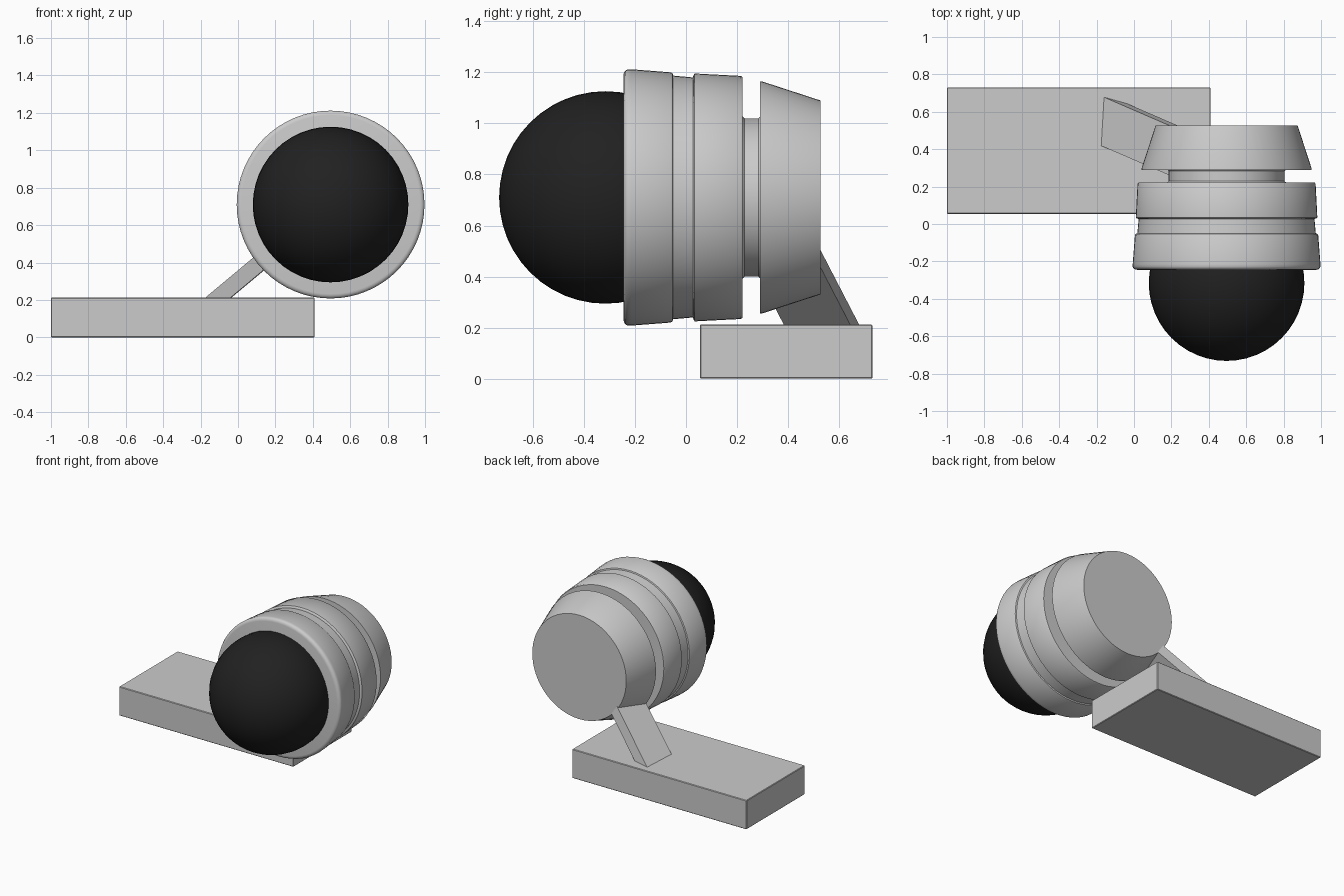
import bpy, bmesh, math
from mathutils import Vector, Matrix

if "Cube" in bpy.data.objects:
    bpy.data.objects.remove(bpy.data.objects["Cube"])

CX, CZ = 0.495, 0.71  # axis of the round housing


def finish(name, bm, angle=None):
    bmesh.ops.recalc_face_normals(bm, faces=bm.faces[:])
    me = bpy.data.meshes.new(name)
    bm.to_mesh(me)
    bm.free()
    ob = bpy.data.objects.new(name, me)
    bpy.context.scene.collection.objects.link(ob)
    if angle:
        me.shade_smooth()
        me.set_sharp_from_angle(angle=math.radians(angle))
    return ob


def lathe(name, profile, segments=64):
    """Spin (y, radius) points around the housing axis, flat caps at both ends."""
    bm = bmesh.new()
    rings = []
    for y, r in profile:
        rings.append([bm.verts.new((CX + r * math.cos(2 * math.pi * i / segments), y,
                                    CZ + r * math.sin(2 * math.pi * i / segments)))
                      for i in range(segments)])
    for a, b in zip(rings, rings[1:]):
        for i in range(segments):
            j = (i + 1) % segments
            bm.faces.new((a[i], a[j], b[j], b[i]))
    bm.faces.new(rings[0])
    bm.faces.new(rings[-1])
    return finish(name, bm, 35)


# Mounting plate
bm = bmesh.new()
bmesh.ops.create_cube(bm, size=1, matrix=Matrix.Translation((-0.295, 0.392, 0.106))
                      @ Matrix.Diagonal((1.41, 0.676, 0.212, 1)))
plate = finish("base_plate", bm)
bevel = plate.modifiers.new("edge", 'BEVEL')
bevel.width = 0.004
bevel.segments = 1

# Slanted strut from the plate into the housing
bm = bmesh.new()
foot = [(-0.18, 0.42), (-0.165, 0.68), (-0.04, 0.645), (-0.045, 0.385)]
run = Vector((0.335, -0.145, 0.28)) * 1.4
low = [bm.verts.new((x, y, 0.208)) for x, y in foot]
high = [bm.verts.new(v.co + run) for v in low]
bm.faces.new(low)
bm.faces.new(high)
for i in range(4):
    j = (i + 1) % 4
    bm.faces.new((low[i], low[j], high[j], high[i]))
finish("strut", bm)

# Stepped housing: front collar, middle ring, neck groove and tapered rear
lathe("housing", [
    (-0.245, 0.478), (-0.243, 0.489), (-0.236, 0.498), (-0.228, 0.502), (-0.215, 0.502),
    (-0.060, 0.490), (-0.053, 0.486), (-0.050, 0.477), (0.027, 0.470), (0.030, 0.480),
    (0.034, 0.485), (0.042, 0.485), (0.215, 0.476), (0.222, 0.471),
    (0.222, 0.318), (0.229, 0.310), (0.283, 0.310), (0.290, 0.316),
    (0.290, 0.455), (0.296, 0.455), (0.526, 0.380)])

# Dark ball at the front
bm = bmesh.new()
bmesh.ops.create_uvsphere(bm, u_segments=48, v_segments=24, radius=0.416,
                          matrix=Matrix.Translation((CX, -0.316, CZ))
                          @ Matrix.Rotation(math.pi / 2, 4, 'X'))
ball = finish("dark_dome", bm, 60)
black = bpy.data.materials.new("black")
black.diffuse_color = (0.015, 0.015, 0.015, 1)
black.use_nodes = True
black.node_tree.nodes["Principled BSDF"].inputs["Base Color"].default_value = black.diffuse_color
ball.data.materials.append(black)
